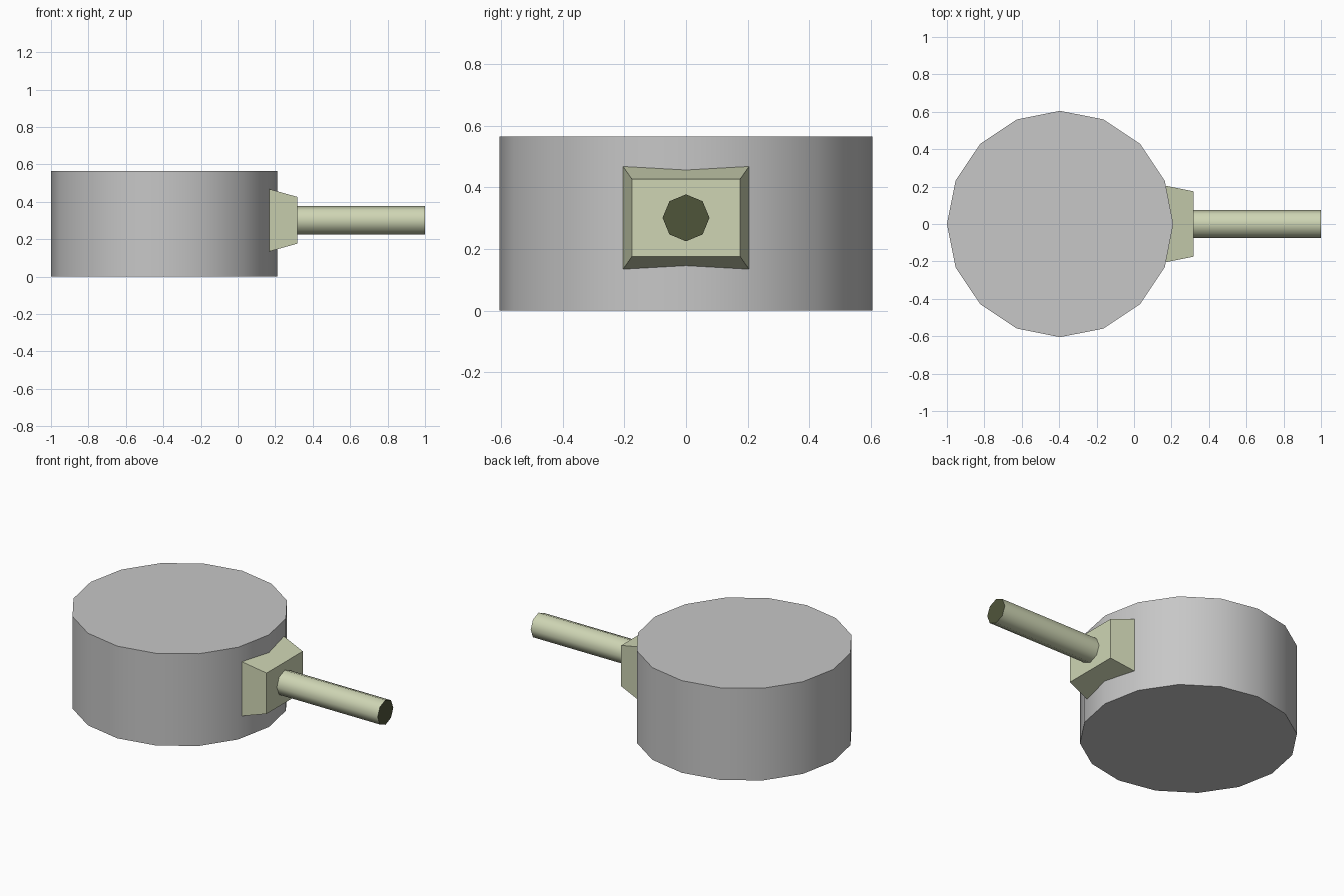
import bpy, bmesh, math
from mathutils import Matrix

if "Cube" in bpy.data.objects:
    bpy.data.objects.remove(bpy.data.objects["Cube"])


def material(name, rgb):
    m = bpy.data.materials.new(name)
    m.diffuse_color = (*rgb, 1)
    m.use_nodes = True
    m.node_tree.nodes["Principled BSDF"].inputs["Base Color"].default_value = m.diffuse_color
    return m


GREY = material("grey", (0.57, 0.57, 0.57))
SAGE = material("pale sage", (0.62, 0.665, 0.456))
DARK = material("dark olive", (0.078, 0.089, 0.042))


def prism(name, sides, radius, length, matrix, mats, smooth=True):
    """Capped cylinder along local z, centred on its origin, with smooth sides."""
    bm = bmesh.new()
    bmesh.ops.create_cone(bm, cap_ends=True, segments=sides, radius1=radius,
                          radius2=radius, depth=length)
    for f in bm.faces:
        f.smooth = smooth and abs(f.normal.z) < 0.5
    # rod end gets the second colour, if there is one
    if len(mats) > 1:
        for f in bm.faces:
            f.material_index = int(f.normal.z > 0.5)
    # keep the cap rims sharp
    for e in bm.edges:
        e.smooth = all(abs(f.normal.z) < 0.5 for f in e.link_faces)
    bm.transform(matrix)
    return finish(name, bm, mats)


def finish(name, bm, mats):
    me = bpy.data.meshes.new(name)
    bm.to_mesh(me)
    bm.free()
    for m in mats:
        me.materials.append(m)
    ob = bpy.data.objects.new(name, me)
    bpy.context.collection.objects.link(ob)
    return ob


# Drum body, 16 sides, with a corner pointing along x
prism("drum", 16, 0.605, 0.565,
      Matrix.Translation((-0.395, 0, 0.2825)) @ Matrix.Rotation(math.pi / 2, 4, 'Z'),
      [GREY])

# Tapered mounting block, its back buried in the drum
bm = bmesh.new()
bmesh.ops.create_cube(bm, size=2)
for v in bm.verts:
    x, hy, hz = (0.317, 0.175, 0.125) if v.co.x > 0 else (0.16, 0.206, 0.169)
    v.co = (x, math.copysign(hy, v.co.y), 0.301 + math.copysign(hz, v.co.z))
finish("mounting_block", bm, [SAGE])

# Octagonal handle rod along x, with a dark outer end
prism("handle_rod", 8, 0.076, 0.70,
      Matrix.Translation((0.65, 0, 0.301)) @ Matrix.Rotation(math.pi / 2, 4, 'Y'),
      [SAGE, DARK])
